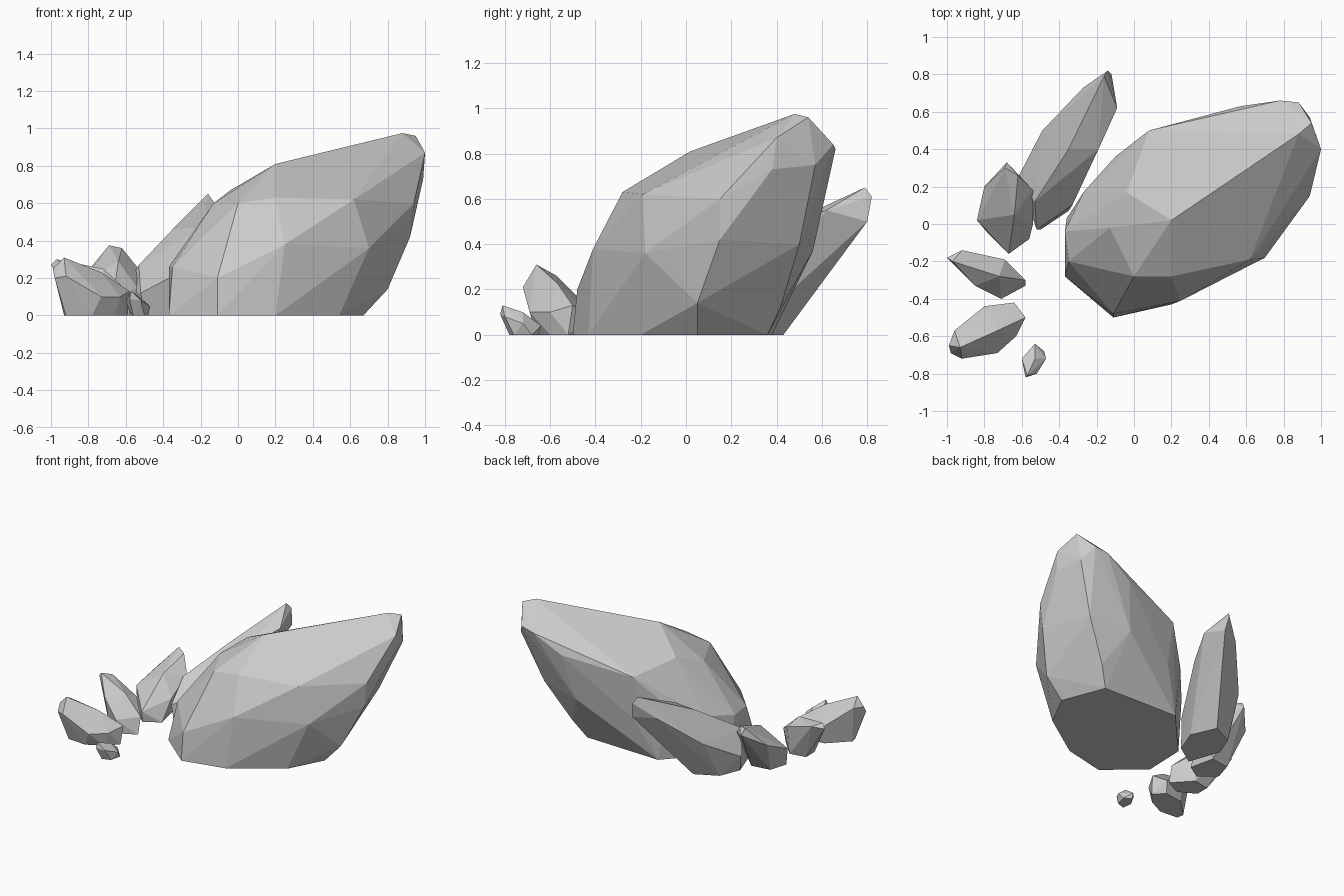
import bpy
import bmesh


def rock(name, base, corners):
    """Flat-cut boulder: hull of a ground outline and its main chipped corners."""
    bm = bmesh.new()
    for x, y in base:
        bm.verts.new((x, y, 0))
    for c in corners:
        bm.verts.new(c)
    hull = bmesh.ops.convex_hull(bm, input=bm.verts)
    loose = {g for g in hull["geom_interior"] + hull["geom_unused"]
             if isinstance(g, bmesh.types.BMVert)}
    bmesh.ops.delete(bm, geom=list(loose), context='VERTS')
    # merge nearly flat triangles into broad facets
    bmesh.ops.dissolve_limit(bm, angle_limit=0.05, verts=bm.verts, edges=bm.edges)
    bmesh.ops.recalc_face_normals(bm, faces=bm.faces)
    mesh = bpy.data.meshes.new(name)
    bm.to_mesh(mesh)
    bm.free()
    obj = bpy.data.objects.new(name, mesh)
    bpy.context.collection.objects.link(obj)
    return obj


# Large leaning boulder
crest = [(.88, .48, .975), (.95, .54, .96), (1, .40, .87), (.88, .65, .84),
         (.78, .66, .82), (.99, .38, .73), (.94, .57, .75), (.2, .02, .81),
         (.08, .5, .62), (-.04, .17, .67), (-.13, -.02, .6), (0, -.28, .6), (.2, -.28, .63)]
front = [(-.11, -.48, .2), (.02, -.45, .26), (-.35, -.2, .26), (-.37, -.04, .26),
         (.25, -.41, .38), (.42, -.31, .4), (.7, -.18, .36), (.62, -.19, .62),
         (.94, .15, .6), (.92, .15, .42), (.8, .05, .14)]
back = [(.57, .63, .7), (.5, .56, .37), (.8, .5, .4), (.1, .47, .3),
        (-.27, .17, .3), (-.1, .36, .4), (.63, .42, .13)]
rock("large_boulder",
     [(-.37, -.28), (-.11, -.5), (.2, -.43), (.54, -.2), (.67, .05),
      (.55, .36), (-.04, .38), (-.36, .03)],
     crest + front + back)

# Tall slanted shard behind it
rock("rear_shard",
     [(-.5, -.03), (-.35, .07), (-.28, .25), (-.36, .43), (-.52, .35), (-.58, .2)],
     [(-.16, .79, .65), (-.14, .82, .61), (-.12, .8, .5), (-.09, .62, .55),
      (-.27, .73, .5), (-.52, -.03, .12), (-.53, .12, .27), (-.49, .5, .28),
      (-.62, .25, .13), (-.19, .4, .47), (-.33, .1, .22), (-.35, .4, .46)])

# Smaller stones curving round the left side
rock("middle_stone",
     [(-.56, -.08), (-.67, -.15), (-.78, -.05), (-.74, .08), (-.6, .1)],
     [(-.69, .3, .375), (-.62, .26, .36), (-.68, .33, .33), (-.54, .18, .26),
      (-.54, 0, .15), (-.67, -.16, .08), (-.84, .02, .16), (-.8, .2, .24),
      (-.64, .05, .29)])
rock("left_stone",
     [(-.58, -.33), (-.7, -.39), (-.82, -.32), (-.82, -.22), (-.7, -.2)],
     [(-1, -.18, .27), (-.97, -.2, .3), (-.92, -.14, .28), (-.69, -.19, .2),
      (-.72, -.28, .25), (-.58, -.3, .12), (-.85, -.33, .2), (-.71, -.4, .1)])
rock("front_stone",
     [(-.93, -.6), (-.92, -.65), (-.78, -.66), (-.66, -.6), (-.59, -.52),
      (-.66, -.45), (-.8, -.47)],
     [(-.99, -.65, .25), (-.93, -.66, .31), (-.96, -.57, .26), (-.92, -.72, .21),
      (-.98, -.69, .2), (-.73, -.69, .1), (-.73, -.57, .23), (-.8, -.44, .13),
      (-.64, -.42, .08), (-.58, -.5, .13), (-.63, -.6, .1)])
rock("small_pebble",
     [(-.57, -.71), (-.56, -.78), (-.5, -.76), (-.48, -.68), (-.53, -.65)],
     [(-.6, -.72, .07), (-.58, -.82, .09), (-.57, -.81, .13), (-.52, -.8, .08),
      (-.47, -.72, .05), (-.53, -.64, .04), (-.53, -.72, .1)])
